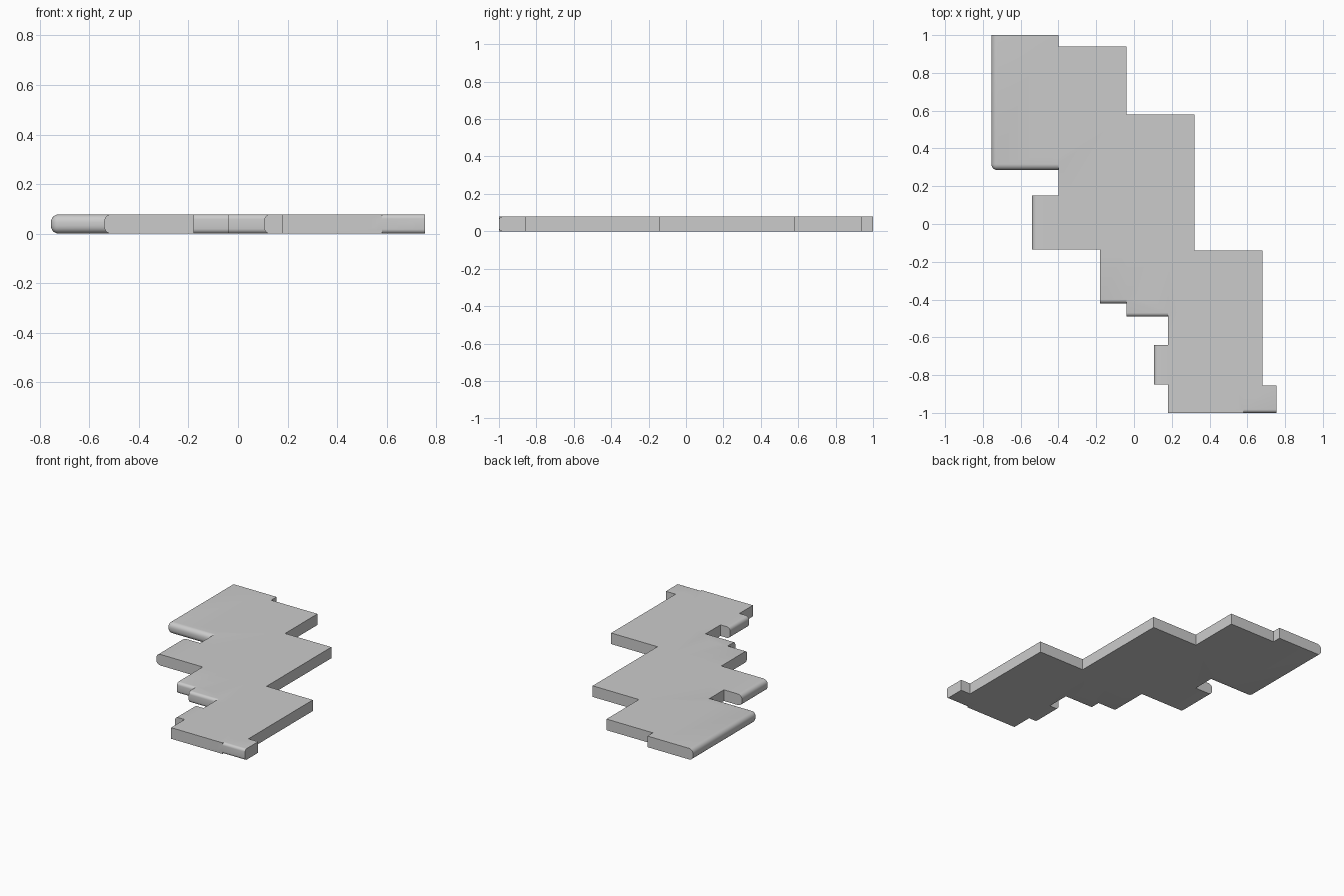
import bpy, bmesh

if "Cube" in bpy.data.objects:
    bpy.data.objects.remove(bpy.data.objects["Cube"])

TOP = 0.078


def slab(name, outline, rounded=(), r=0.03):
    """Extrude an outline; round the sides named in 'rounded' (e.g. '-x', '-y')."""
    bm = bmesh.new()
    face = bm.faces.new([bm.verts.new((x, y, 0)) for x, y in outline])
    bmesh.ops.recalc_face_normals(bm, faces=[face])
    ext = bmesh.ops.extrude_face_region(bm, geom=[face])
    for v in ext["geom"]:
        if isinstance(v, bmesh.types.BMVert):
            v.co.z = TOP
    bmesh.ops.recalc_face_normals(bm, faces=bm.faces[:])
    if rounded:
        def on_side(f):
            return (("-x" in rounded and f.normal.x < -0.9) or
                    ("-y" in rounded and f.normal.y < -0.9))
        edges = [e for e in bm.edges
                 if (any(on_side(f) for f in e.link_faces)
                     and any(abs(f.normal.z) > 0.9 for f in e.link_faces))
                 or all(on_side(f) for f in e.link_faces)]
        bmesh.ops.bevel(bm, geom=edges, offset=r, segments=5,
                        profile=0.5, affect='EDGES')
    mesh = bpy.data.meshes.new(name)
    bm.to_mesh(mesh)
    bm.free()
    ob = bpy.data.objects.new(name, mesh)
    bpy.context.collection.objects.link(ob)
    return ob


def rect(x0, x1, y0, y1):
    return [(x0, y0), (x1, y0), (x1, y1), (x0, y1)]


# Stepped central slab with crisp cut edges
plate = slab("stepped_plate", [
    (-0.50, 0.94), (-0.04, 0.94), (-0.04, 0.58), (0.32, 0.58),
    (0.32, -0.14), (0.68, -0.14), (0.68, -0.90), (0.58, -0.90),
    (0.58, -1.0), (0.18, -1.0), (0.18, -0.135), (-0.40, -0.135),
    (-0.40, 0.36), (-0.50, 0.36)])

# Worn, rounded ledges along the ragged side
ledges = [
    slab("back_ledge", rect(-0.755, -0.40, 0.285, 1.0), ("-x", "-y"), 0.032),
    slab("middle_ledge", rect(-0.54, -0.30, -0.135, 0.15), ("-x",), 0.03),
    slab("inner_ledge", rect(-0.18, 0.10, -0.42, -0.05), ("-y",), 0.02),
    slab("lower_ledge", rect(-0.04, 0.25, -0.49, -0.05), ("-y",), 0.02),
    slab("small_ledge", rect(0.105, 0.25, -0.85, -0.64), ("-x",), 0.025),
    slab("front_corner", rect(0.54, 0.755, -1.0, -0.855), ("-y",), 0.018),
]

# Merge the ledges into one solid plate
bpy.context.view_layer.objects.active = plate
plate.select_set(True)
for ledge in ledges:
    mod = plate.modifiers.new("union", 'BOOLEAN')
    mod.operation = 'UNION'
    mod.solver = 'EXACT'
    mod.object = ledge
    bpy.ops.object.modifier_apply(modifier=mod.name)
for ledge in ledges:
    bpy.data.objects.remove(ledge, do_unlink=True)

bpy.ops.object.shade_smooth_by_angle(angle=0.5)
